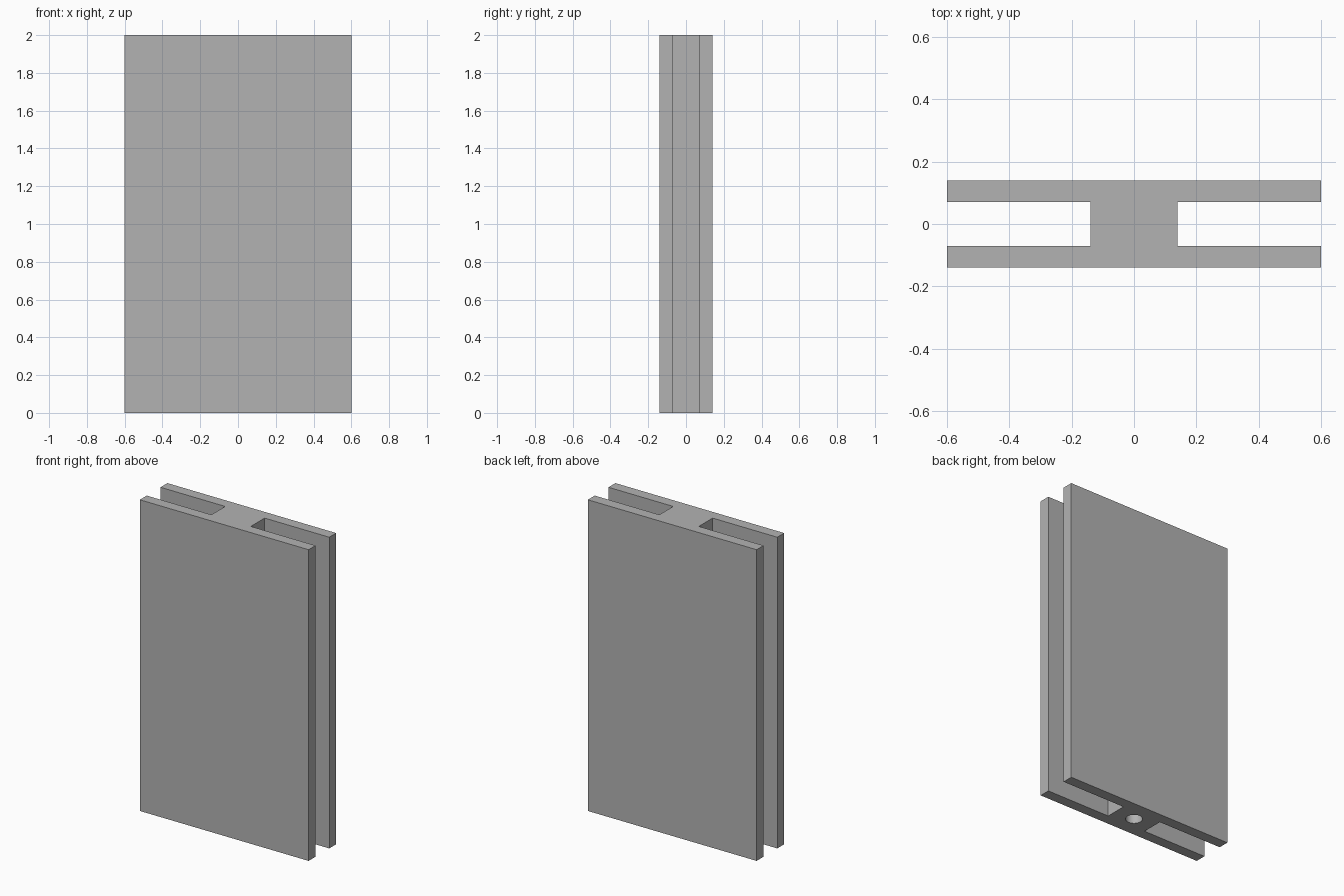
import bpy
import bmesh

cube = bpy.data.objects.get("Cube")
if cube:
    bpy.data.objects.remove(cube, do_unlink=True)

HEIGHT = 2.0
HALF_WIDTH, HALF_DEPTH = 0.6, 0.14
WEB, SLOT = 0.14, 0.07          # half width of the web, half width of the slots
HOLE_RADIUS, HOLE_DEPTH = 0.05, 0.4

grey = bpy.data.materials.new("plain grey")
grey.use_nodes = True
colour = (0.45, 0.45, 0.45, 1)
grey.diffuse_color = colour
grey.node_tree.nodes["Principled BSDF"].inputs["Base Color"].default_value = colour


def add_object(name, bm):
    bmesh.ops.recalc_face_normals(bm, faces=bm.faces)
    mesh = bpy.data.meshes.new(name)
    bm.to_mesh(mesh)
    bm.free()
    mesh.materials.append(grey)
    obj = bpy.data.objects.new(name, mesh)
    bpy.context.collection.objects.link(obj)
    return obj


# H-shaped connector profile, mirrored from one half and extruded upward
half = [(HALF_WIDTH, -HALF_DEPTH), (HALF_WIDTH, -SLOT), (WEB, -SLOT),
        (WEB, SLOT), (HALF_WIDTH, SLOT), (HALF_WIDTH, HALF_DEPTH)]
outline = half + [(-x, y) for x, y in reversed(half)]
bm = bmesh.new()
base = bm.faces.new([bm.verts.new((x, y, 0)) for x, y in outline])
top = bmesh.ops.extrude_face_region(bm, geom=[base], use_keep_orig=True)
top_verts = [g for g in top["geom"] if isinstance(g, bmesh.types.BMVert)]
bmesh.ops.translate(bm, verts=top_verts, vec=(0, 0, HEIGHT))
connector = add_object("connector_profile", bm)

# Round blind hole in the underside of the web
bm = bmesh.new()
bmesh.ops.create_cone(bm, cap_ends=True, segments=48, radius1=HOLE_RADIUS,
                      radius2=HOLE_RADIUS, depth=2 * HOLE_DEPTH)
cutter = add_object("hole_cutter", bm)
cutter.hide_render = True
cutter.hide_viewport = True

drill = connector.modifiers.new("bottom hole", "BOOLEAN")
drill.operation = "DIFFERENCE"
drill.solver = "EXACT"
drill.object = cutter

# Apply the cut, then smooth only the round wall
bpy.context.view_layer.update()
evaluated = connector.evaluated_get(bpy.context.evaluated_depsgraph_get())
connector.data = bpy.data.meshes.new_from_object(evaluated)
connector.modifiers.clear()
bpy.data.objects.remove(cutter, do_unlink=True)

bpy.ops.object.select_all(action="DESELECT")
connector.select_set(True)
bpy.context.view_layer.objects.active = connector
bpy.ops.object.shade_smooth_by_angle()
